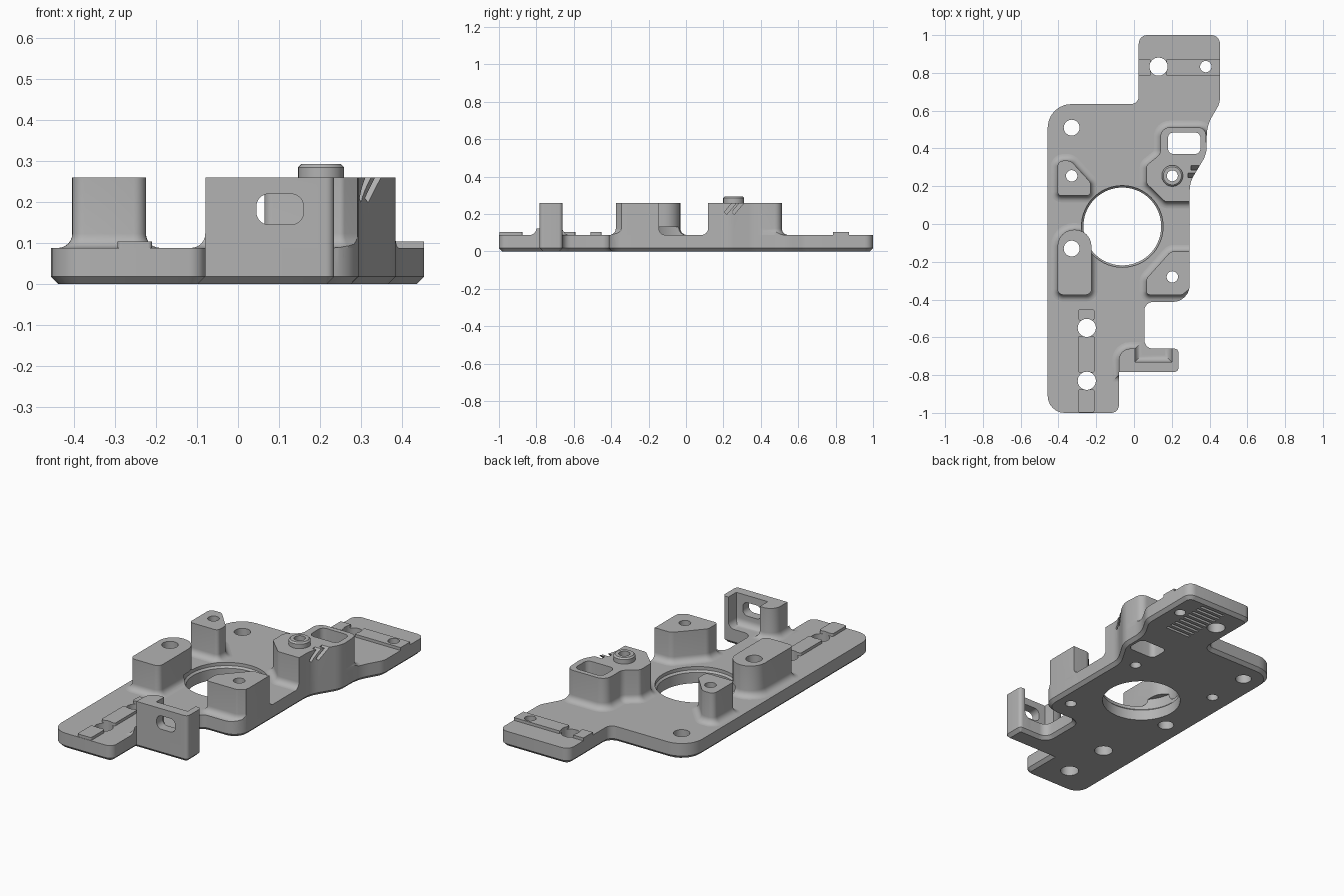
import bpy, bmesh, math
from mathutils import Vector, Matrix

if "Cube" in bpy.data.objects:
    bpy.data.objects.remove(bpy.data.objects["Cube"])

grey = bpy.data.materials.new("plain grey")
grey.use_nodes = True
grey.diffuse_color = (0.45, 0.45, 0.45, 1)
grey.node_tree.nodes["Principled BSDF"].inputs["Base Color"].default_value = (0.45, 0.45, 0.45, 1)

TOP, BOSS, FILLET = 0.088, 0.26, 0.035


def rounded(corners, steps=6):
    """Polygon from (x, y, radius) corners, counter-clockwise."""
    out = []
    for i, (x, y, r) in enumerate(corners):
        p = Vector((x, y))
        if r == 0:
            out.append(p)
            continue
        a = (Vector(corners[i - 1][:2]) - p).normalized()
        b = (Vector(corners[(i + 1) % len(corners)][:2]) - p).normalized()
        half = a.angle(b) / 2
        c = p + (a + b).normalized() * r / math.sin(half)
        s, e = p + a * r / math.tan(half) - c, p + b * r / math.tan(half) - c
        a0 = math.atan2(s.y, s.x)
        d = (math.atan2(e.y, e.x) - a0 + math.pi) % math.tau - math.pi
        for k in range(steps + 1):
            t = a0 + d * k / steps
            out.append(c + r * Vector((math.cos(t), math.sin(t))))
    return out


def circle(x, y, r, n=40):
    return [Vector((x + r * math.cos(math.tau * k / n), y + r * math.sin(math.tau * k / n)))
            for k in range(n)]


def box_outline(x0, x1, y0, y1, r=0):
    return rounded([(x0, y0, r), (x1, y0, r), (x1, y1, r), (x0, y1, r)])


def offset(pts, d):
    out = []
    for i, p in enumerate(pts):
        e1, e2 = (p - pts[i - 1]).normalized(), (pts[(i + 1) % len(pts)] - p).normalized()
        n1, n2 = Vector((e1.y, -e1.x)), Vector((e2.y, -e2.x))
        out.append(p + (n1 + n2) * d / (1 + n1.dot(n2)))
    return out


def add_prism(bm, pts, levels):
    """Stack the outline at each (height, outward offset) and cap the ends."""
    rings = [[bm.verts.new((p.x, p.y, z)) for p in offset(pts, d)] for z, d in levels]
    for lo, hi in zip(rings, rings[1:]):
        for i in range(len(pts)):
            j = (i + 1) % len(pts)
            bm.faces.new((lo[i], lo[j], hi[j], hi[i]))
    bm.faces.new(rings[0][::-1])
    bm.faces.new(rings[-1])


def finish(name, bm):
    me = bpy.data.meshes.new(name)
    bm.to_mesh(me)
    bm.free()
    me.materials.append(grey)
    ob = bpy.data.objects.new(name, me)
    bpy.context.collection.objects.link(ob)
    return ob


def prism(name, pts, levels):
    bm = bmesh.new()
    add_prism(bm, pts, levels)
    return finish(name, bm)


def boolean(ob, cutter, op="DIFFERENCE"):
    m = ob.modifiers.new("cut", "BOOLEAN")
    m.object, m.operation, m.solver = cutter, op, "EXACT"
    bpy.context.view_layer.objects.active = ob
    bpy.ops.object.modifier_apply(modifier=m.name)


# Plate outline
outline = rounded([
    (-0.457, -1, 0.09), (-0.08, -1, 0.04), (-0.08, -0.783, 0), (0.235, -0.783, 0.02),
    (0.235, -0.66, 0.02), (0.055, -0.66, 0.045), (0.055, -0.413, 0.045), (0.295, -0.413, 0.09),
    (0.295, 0.22, 0.15), (0.385, 0.37, 0.15), (0.385, 0.52, 0.2), (0.455, 0.64, 0.1),
    (0.455, 1, 0.045), (0.025, 1, 0.045), (0.025, 0.635, 0.04), (-0.457, 0.635, 0.125)])
plate = prism("base_plate", outline, [(0, -0.018), (0.018, 0), (TOP, 0)])
envelope = prism("envelope_cutter", outline, [(0.019, 0), (0.5, 0)])

# Bosses with a filleted foot, trimmed to the plate edge
foot = [(0.03, FILLET)]
for k in range(7):
    t = math.pi / 2 * k / 6
    foot.append((TOP + FILLET * (1 - math.cos(t)), FILLET * (1 - math.sin(t))))
foot.append((BOSS, 0))

bosses = {
    "triangle_boss": [(-0.405, 0.15, 0.02), (-0.23, 0.15, 0.02), (-0.23, 0.22, 0.03),
                      (-0.335, 0.335, 0.04), (-0.405, 0.335, 0.03)],
    "capsule_boss": [(-0.405, -0.375, 0.03), (-0.225, -0.375, 0.03),
                     (-0.225, -0.03, 0.088), (-0.405, -0.03, 0.088)],
    "corner_boss": [(0.065, -0.375, 0.02), (0.255, -0.375, 0.02), (0.35, -0.3, 0.02),
                    (0.35, -0.145, 0), (0.195, -0.145, 0.04), (0.065, -0.29, 0.04)],
    "pocket_boss": [(0.065, 0.215, 0.03), (0.165, 0.118, 0.03), (0.4, 0.118, 0),
                    (0.378, 0.512, 0.04), (0.14, 0.512, 0.05), (0.14, 0.37, 0.045),
                    (0.065, 0.31, 0.03)],
    "slotted_bracket": [(-0.08, -0.8, 0), (0.26, -0.8, 0), (0.26, -0.63, 0), (0.2, -0.63, 0),
                        (0.2, -0.73, 0), (0.005, -0.73, 0), (0.005, -0.66, 0),
                        (-0.08, -0.66, 0.06)],
}
parts = {"base_plate": plate}
for name, corners in bosses.items():
    parts[name] = prism(name, rounded(corners), foot)
    boolean(parts[name], envelope, "INTERSECT")

# Collar on the pocket boss
parts["collar"] = prism("collar", circle(0.203, 0.255, 0.056),
                        [(BOSS - 0.03, 0), (0.285, 0), (0.293, -0.008)])

# Raised rails, broken around the large holes
rail = [(TOP - 0.03, 0), (0.104, 0)]
bm = bmesh.new()
for y0, y1 in ((-0.998, -0.875), (-0.787, -0.592), (-0.51, -0.452)):
    add_prism(bm, box_outline(-0.295, -0.21, y0, y1, 0.01), rail)
parts["front_rail"] = finish("front_rail", bm)
bm = bmesh.new()
for x0, x1 in ((0.025, 0.088), (0.172, 0.455)):
    add_prism(bm, box_outline(x0, x1, 0.787, 0.872), rail)
parts["back_rail"] = finish("back_rail", bm)

# Through holes, large bore and pocket
bm = bmesh.new()
through = [(-0.1, 0), (0.5, 0)]
for x, y, r in ((-0.33, 0.51, 0.042), (-0.25, -0.55, 0.048), (-0.25, -0.83, 0.048),
                (0.13, 0.833, 0.048), (0.38, 0.833, 0.03), (-0.33, 0.255, 0.03),
                (-0.33, -0.13, 0.042), (0.203, -0.28, 0.03), (0.203, 0.255, 0.029)):
    add_prism(bm, circle(x, y, r), through)
add_prism(bm, circle(-0.062, -0.013, 0.206, 72),
          [(-0.1, 0), (0.06, 0), (0.07, 0.01), (0.13, 0.01)])
add_prism(bm, box_outline(0.18, 0.352, 0.37, 0.485, 0.03), through)
holes = finish("hole_cutter", bm)
for ob in parts.values():
    boolean(ob, holes)

# Rounded slot through the bracket wall
slot = prism("slot_cutter", box_outline(0.045, 0.16, 0.145, 0.22, 0.03), [(0, 0), (0.3, 0)])
slot.data.transform(Matrix.Translation((0, -0.6, 0)) @ Matrix.Rotation(math.pi / 2, 4, "X"))
boolean(parts["slotted_bracket"], slot)

# Slanted notches on the pocket boss
bm = bmesh.new()
for x, y in ((0.312, 0.25), (0.328, 0.29)):
    bmesh.ops.create_cube(bm, size=1, matrix=Matrix.Translation((x, y, 0.25))
                          @ Matrix.Rotation(-0.7, 4, "X") @ Matrix.Diagonal((0.05, 0.018, 0.12, 1)))
notches = finish("notch_cutter", bm)
boolean(parts["pocket_boss"], notches)

# Shallow grooves underneath the back tab
bm = bmesh.new()
for k in range(9):
    y = 0.665 + 0.035 * k
    add_prism(bm, box_outline(0.18, 0.335, y, y + 0.016), [(-0.05, 0), (0.014, 0)])
grooves = finish("groove_cutter", bm)
boolean(plate, grooves)

for cutter in (envelope, holes, slot, notches, grooves):
    bpy.data.objects.remove(cutter)

# Smooth the rounded sides, keep edges crisp
for ob in parts.values():
    bpy.ops.object.select_all(action="DESELECT")
    ob.select_set(True)
    bpy.context.view_layer.objects.active = ob
    bpy.ops.object.shade_smooth_by_angle(angle=math.radians(30))
